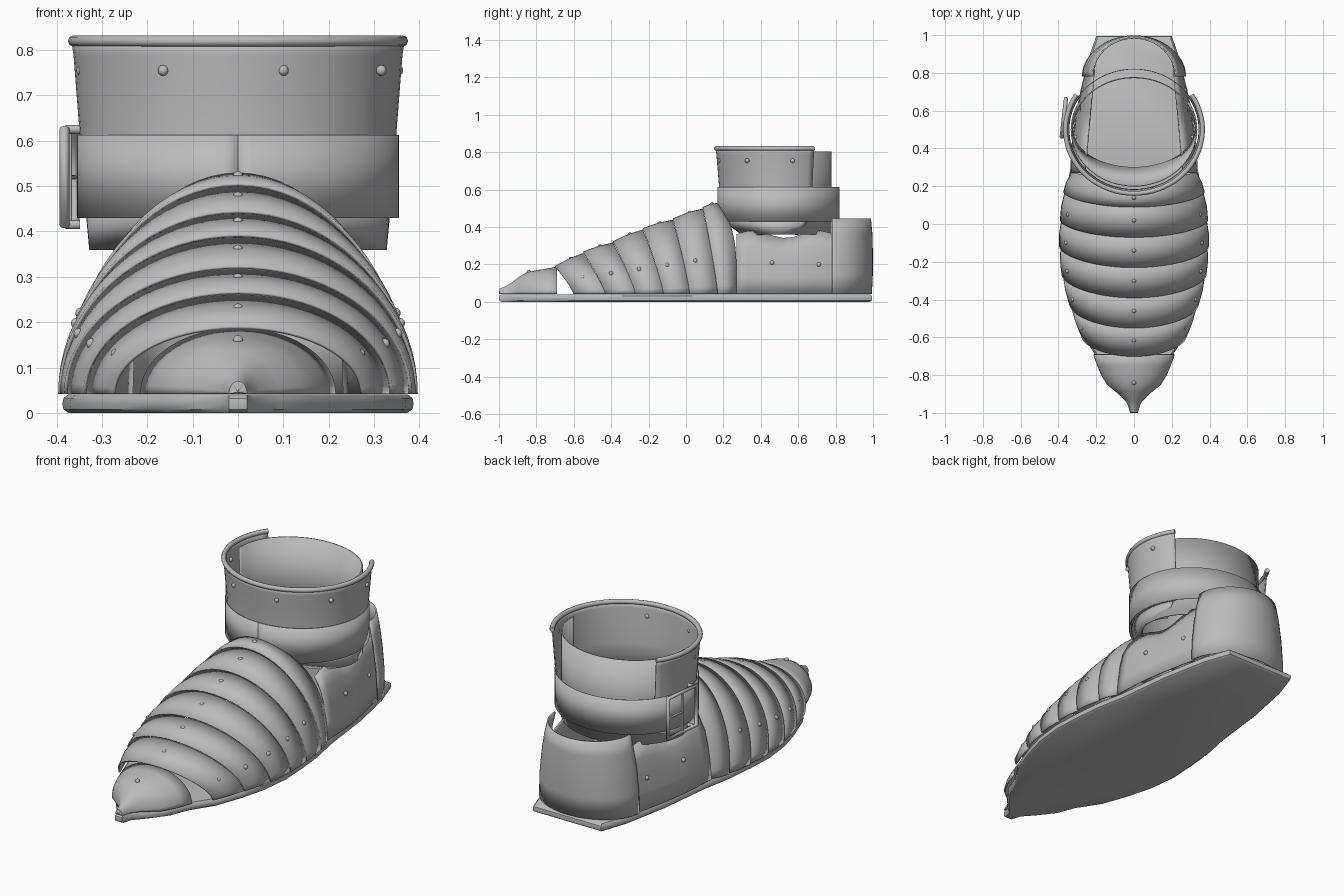
import bpy, bmesh, math
from mathutils import Vector

if "Cube" in bpy.data.objects:
    bpy.data.objects.remove(bpy.data.objects["Cube"])

steel = bpy.data.materials.new("grey_steel")
steel.diffuse_color = (0.5, 0.5, 0.5, 1)
steel.use_nodes = True
steel.node_tree.nodes["Principled BSDF"].inputs["Base Color"].default_value = steel.diffuse_color


def finish(name, bm, thick=0.0, angle=40):
    """Turn a bmesh into a smooth shaded object, optionally a thin sheet."""
    bmesh.ops.recalc_face_normals(bm, faces=bm.faces)
    me = bpy.data.meshes.new(name)
    bm.to_mesh(me)
    bm.free()
    ob = bpy.data.objects.new(name, me)
    bpy.context.collection.objects.link(ob)
    me.materials.append(steel)
    if thick:
        mod = ob.modifiers.new("plate", 'SOLIDIFY')
        mod.thickness, mod.offset = thick, 0
    bpy.ops.object.select_all(action='DESELECT')
    ob.select_set(True)
    bpy.context.view_layer.objects.active = ob
    bpy.ops.object.shade_smooth_by_angle(angle=math.radians(angle))
    return ob


def loft(name, rings, thick=0.008, closed=False, cap=False):
    bm = bmesh.new()
    vs = [[bm.verts.new(p) for p in r] for r in rings]
    n = len(rings[0])
    for a, b in zip(vs, vs[1:]):
        for j in range(n if closed else n - 1):
            k = (j + 1) % n
            bm.faces.new((a[j], a[k], b[k], b[j]))
    if cap:
        bm.faces.new(vs[0])
        bm.faces.new(vs[-1])
    return finish(name, bm, thick)


def interp(x, pts):
    for (x0, v0), (x1, v1) in zip(pts, pts[1:]):
        if x <= x1:
            return v0 + (v1 - v0) * max(0, (x - x0) / (x1 - x0))
    return pts[-1][1]


def rod(name, pts, r, cyclic=False):
    cu = bpy.data.curves.new(name, 'CURVE')
    cu.dimensions, cu.bevel_depth, cu.bevel_resolution = '3D', r, 2
    cu.use_fill_caps = True
    sp = cu.splines.new('POLY')
    sp.points.add(len(pts) - 1)
    for p, q in zip(sp.points, pts):
        p.co = (*q, 1)
    sp.use_cyclic_u = cyclic
    cu.materials.append(steel)
    ob = bpy.data.objects.new(name, cu)
    bpy.context.collection.objects.link(ob)


def rivet(p, name="rivet"):
    bm = bmesh.new()
    bmesh.ops.create_uvsphere(bm, u_segments=10, v_segments=6, radius=0.012)
    bmesh.ops.translate(bm, verts=bm.verts, vec=p)
    finish(name, bm)


# Sole: outline with a softly rounded edge
half = [(0.02, -1), (0.035, -0.95), (0.09, -0.89), (0.16, -0.8), (0.2, -0.7), (0.28, -0.58),
        (0.335, -0.43), (0.37, -0.3), (0.387, -0.15), (0.38, 0), (0.365, 0.15), (0.335, 0.3),
        (0.3, 0.6), (0.25, 0.85), (0.2, 0.995)]
outline = half + [(-x, y) for x, y in reversed(half)]
loft("sole", [[(x * s, y * (1 + (s - 1) * 0.4), z) for x, y in outline]
              for s, z in ((0.965, 0), (0.995, 0.008), (1, 0.02), (0.995, 0.032), (0.97, 0.04))],
     0, True, True)

# Foot lames: top y, top z, base y, half width for each overlapping edge
edges = [(-0.70, 0.185, -0.60, 0.27), (-0.55, 0.262, -0.43, 0.335), (-0.39, 0.318, -0.27, 0.377),
         (-0.23, 0.388, -0.12, 0.39), (-0.07, 0.44, 0.02, 0.386), (0.09, 0.50, 0.17, 0.368),
         (0.17, 0.53, 0.27, 0.335)]


def arch(e, grow, power, n=36):
    yt, zt, yb, w = e
    ring = []
    for i in range(n + 1):
        a = math.pi * i / n
        s = math.sin(a)
        ring.append(((w + grow) * math.cos(a), yb + (yt - yb) * s ** power,
                     0.042 + (zt + grow - 0.042) * s))
    return ring


for i, (a, b) in enumerate(zip(edges, edges[1:])):
    last = i == 5
    mid = [(p + q) / 2 for p, q in zip(a, b)]
    loft("foot_lame", [arch(a, 0.003, 1.2), arch(mid, 0.005, 1.5 if last else 1.2),
                       arch(b, -0.004, 4 if last else 1.2)], 0.007)
    rivet((0, mid[0] + 0.01, mid[1] + 0.006))
    # Side rivets sit a third of the way up each lame
    if not last:
        z = 0.13 + 0.0225 * i
        s = (z - 0.042) / (mid[1] - 0.042)
        for sx in (-1, 1):
            rivet((sx * (mid[3] + 0.005) * math.sqrt(1 - s * s), -0.55 + 0.15 * i, z))

# Toe cap
toe = [(-0.995, 0.018, 0.068), (-0.965, 0.026, 0.08), (-0.93, 0.045, 0.1), (-0.89, 0.09, 0.132),
       (-0.85, 0.14, 0.155), (-0.8, 0.17, 0.166), (-0.75, 0.192, 0.174), (-0.69, 0.213, 0.185)]
rings = [arch((y, z, y, w), 0, 1, 24) for y, w, z in toe]
loft("toe_cap", [[(0, -0.997, 0.045)] * 25] + rings, 0.006)
rivet((0, -0.84, 0.16))

# Side plates lean in towards the ankle
base_w = [(0.27, 0.335), (0.45, 0.325), (0.6, 0.302), (0.75, 0.27), (0.87, 0.235)]
for sx in (-1, 1):
    rings = []
    for t, z in ((0, 0.042), (0.1, 0.13), (0.25, 0.21), (0.5, 0.29), (1, 0.36)):
        row = []
        for k in range(13):
            y = 0.27 + 0.05 * k
            w = interp(y, base_w)
            top = interp(y, [(0.27, 0.26), (0.87, 0.205)])
            lift = 0.02 * math.sin(k * 0.9) * t
            row.append((sx * (w + (top - w) * t), y, z + lift))
        rings.append(row)
    loft("side_plate", rings, 0.007)
    rivet((sx * 0.307, 0.46, 0.21))
    rivet((sx * 0.268, 0.71, 0.2))

# Heel cap wrapped around the back
rings = []
for z, w, yb in ((0.042, 0.272, 0.99), (0.15, 0.268, 0.995), (0.27, 0.255, 0.995),
                 (0.37, 0.238, 0.992), (0.445, 0.22, 0.985)):
    row = []
    for i in range(29):
        a = math.pi * i / 28
        row.append((w * math.cos(a), 0.78 + (yb - 0.78) * math.sin(a), z))
    rings.append(row)
loft("heel_cap", rings, 0.008)


# Ankle cuff: upright sheets swept around an ellipse, angle 0 facing the front
def oval(rx, ry, z, a0, a1, n=48, cy=0.5):
    return [(rx * math.sin(a), cy - ry * math.cos(a), z)
            for a in (math.radians(a0 + (a1 - a0) * i / n) for i in range(n + 1))]


OPEN = 123
loft("front_cuff", [oval(rx, ry, z, -OPEN, OPEN) for rx, ry, z in
                    ((0.345, 0.318, 0.43), (0.346, 0.32, 0.61), (0.353, 0.327, 0.7),
                     (0.36, 0.335, 0.79), (0.365, 0.338, 0.82))], 0.006)
rod("rolled_rim", oval(0.363, 0.338, 0.82, -OPEN, OPEN), 0.0125)
loft("back_cuff", [oval(0.325, 0.275, z, 85, 275) for z in (0.36, 0.805)], 0.006)
loft("lower_cuff", [oval(rx, ry, z, -120, 120) for rx, ry, z in
                    ((0.325, 0.2, 0.36), (0.332, 0.3, 0.435))], 0.006)
loft("ankle_strap", [oval(0.353, 0.325, z, 0, 360, 72, 0.495) for z in (0.43, 0.613)], 0.004)

# Cuff rivets
for x, y in ((-0.345, 0.43), (-0.165, 0.202), (0.1, 0.182), (0.316, 0.327), (0.353, 0.57)):
    rivet((x, y, 0.755))

# Buckle: frame, centre bar and prong on the left of the strap
f, b = Vector((-0.383, 0.46, 0)), Vector((-0.36, 0.665, 0))


def at(t, z):
    p = f.lerp(b, t)
    return (p.x, p.y, z)


rod("buckle_frame", [at(0, 0.415), at(1, 0.415), at(1, 0.625), at(0, 0.625)], 0.011, True)
rod("buckle_bar", [at(0.5, 0.415), at(0.5, 0.625)], 0.006)
rod("buckle_prong", [at(0.5, 0.52), at(1, 0.52)], 0.005)
for z in (0.415, 0.625):
    rod("buckle_arm", [at(0.1, z), (-0.348, 0.48, z)], 0.01)
